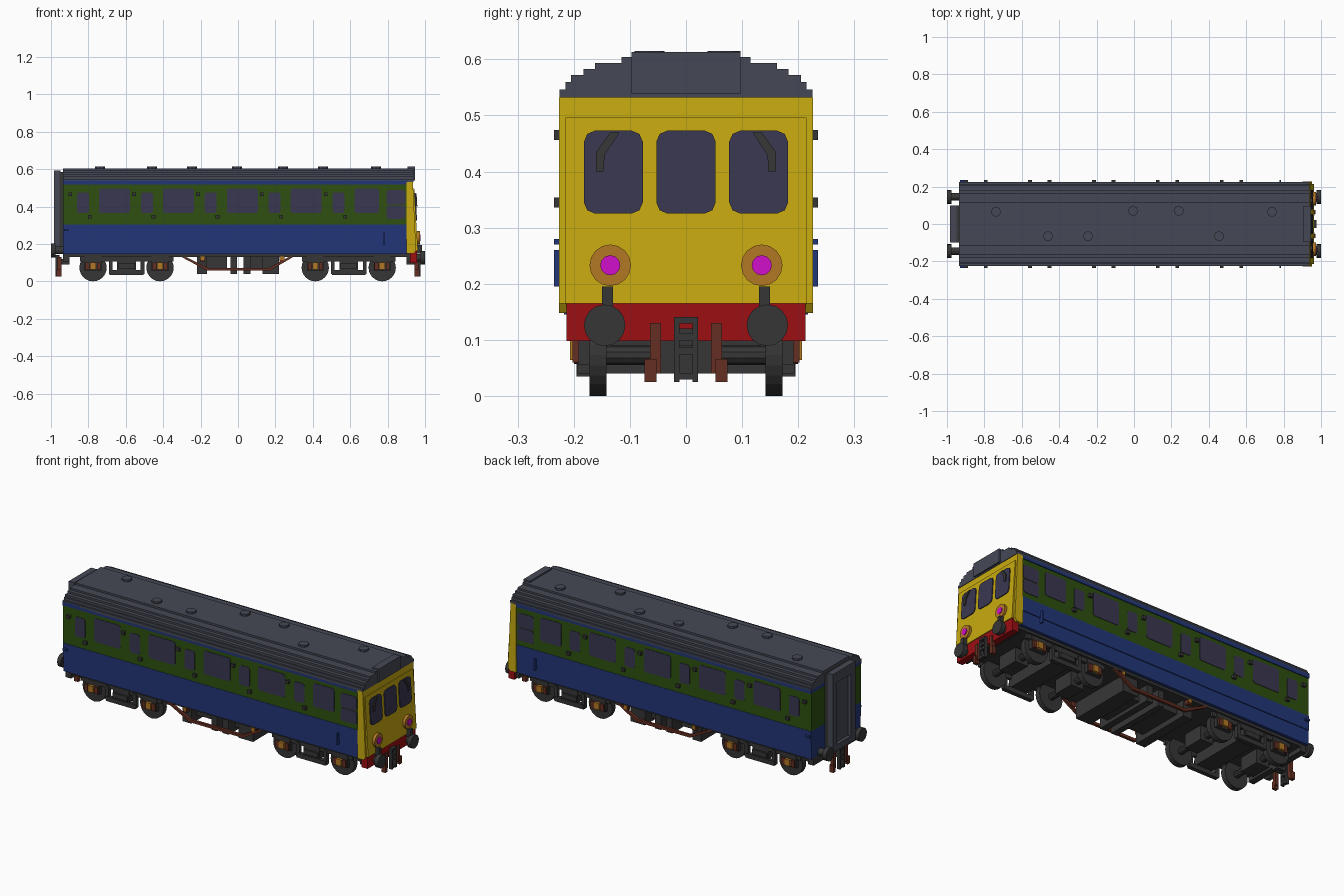
import bpy, bmesh, math
from mathutils import Matrix

cube = bpy.data.objects.get("Cube")
if cube:
    bpy.data.objects.remove(cube, do_unlink=True)


def material(name, hexa):
    rgb = [int(hexa[i:i + 2], 16) / 255 for i in (0, 2, 4)]
    lin = [c / 12.92 if c <= 0.04045 else ((c + 0.055) / 1.055) ** 2.4 for c in rgb]
    m = bpy.data.materials.new(name)
    m.use_nodes = True
    m.diffuse_color = (*lin, 1)
    m.node_tree.nodes["Principled BSDF"].inputs["Base Color"].default_value = (*lin, 1)
    return m


GREEN = material("green", "2E5010")
BLUE = material("blue", "223678")
GREY = material("roof grey", "454955")
YELLOW = material("yellow", "C8AA10")
RED = material("red", "9C0E12")
GLASS = material("window glass", "393750")
DARK = material("underframe dark", "363636")
BROWN = material("rust brown", "652F22")
ORANGE = material("orange", "B27824")
PINK = material("magenta lamp", "D010C8")


def finish(name, bm, mat):
    bmesh.ops.recalc_face_normals(bm, faces=bm.faces[:])
    me = bpy.data.meshes.new(name)
    bm.to_mesh(me)
    bm.free()
    me.materials.append(mat)
    ob = bpy.data.objects.new(name, me)
    bpy.context.collection.objects.link(ob)
    return ob


def prism(name, pts, axis, a, b, mat):
    """Extrude an outline of (y, z) along x, or of (x, z) along y."""
    bm = bmesh.new()
    put = (lambda p, d: (d, p[0], p[1])) if axis == "x" else (lambda p, d: (p[0], d, p[1]))
    f = bm.faces.new([bm.verts.new(put(p, a)) for p in pts])
    move = bmesh.ops.extrude_face_region(bm, geom=[f])
    for v in move["geom"]:
        if isinstance(v, bmesh.types.BMVert):
            v.co["xy".index(axis)] = b
    return finish(name, bm, mat)


def box(name, x0, x1, y0, y1, z0, z1, mat):
    return prism(name, [(x0, z0), (x1, z0), (x1, z1), (x0, z1)], "y", y0, y1, mat)


def cyl(name, axis, centre, r, length, mat, sides=16):
    bm = bmesh.new()
    rot = {"x": Matrix.Rotation(math.pi / 2, 4, "Y"),
           "y": Matrix.Rotation(math.pi / 2, 4, "X"), "z": Matrix()}[axis]
    bmesh.ops.create_cone(bm, cap_ends=True, segments=sides, radius1=r, radius2=r,
                          depth=length, matrix=Matrix.Translation(centre) @ rot)
    return finish(name, bm, mat)


def rounded(a0, a1, z0, z1, c):
    k = c * 0.3
    return [(a0 + c, z0), (a1 - c, z0), (a1 - k, z0 + k), (a1, z0 + c), (a1, z1 - c),
            (a1 - k, z1 - k), (a1 - c, z1), (a0 + c, z1), (a0 + k, z1 - k), (a0, z1 - c),
            (a0, z0 + c), (a0 + k, z0 + k)]


def front_x(z):
    return 0.962 - 0.06 * (z - 0.165)


def lean(ob):
    """Shear a plate built at x = 0 onto the sloping cab front."""
    for v in ob.data.vertices:
        v.co.x += front_x(v.co.z)


SIDES = ((-1, "right"), (1, "left"))

# Body shell in colour bands
box("floor", -0.93, 0.93, -0.2, 0.2, 0.13, 0.15, DARK)
box("lower_skirt", -0.935, 0.905, -0.217, 0.217, 0.145, 0.225, BLUE)
box("lower_panel", -0.935, 0.905, -0.222, 0.222, 0.225, 0.305, BLUE)
box("upper_panel", -0.935, 0.905, -0.22, 0.22, 0.305, 0.518, GREEN)
box("cornice", -0.935, 0.905, -0.225, 0.225, 0.518, 0.54, BLUE)

# Stepped roof with vents and the front dome box
half = [(0.225, 0.532), (0.225, 0.546), (0.215, 0.546), (0.215, 0.56), (0.205, 0.56),
        (0.205, 0.572), (0.183, 0.572), (0.183, 0.583), (0.162, 0.583), (0.162, 0.593),
        (0.115, 0.593), (0.115, 0.604)]
prism("roof", half + [(-y, z) for y, z in reversed(half)], "x", -0.935, 0.938, GREY)
box("roof_front_box", 0.905, 0.946, -0.097, 0.097, 0.538, 0.613, GREY)
for x, y in ((-0.738, 0.065), (-0.46, -0.065), (-0.246, -0.065), (-0.005, 0.07),
             (0.24, 0.07), (0.455, -0.065), (0.738, 0.065)):
    cyl("roof_vent", "z", (x, y, 0.607), 0.027, 0.016, GREY, 8)

# Side windows, door fittings and rails
for s, side in SIDES:
    def pane(name, x0, x1, z0, z1):
        prism(f"{side}_{name}", rounded(x0, x1, z0, z1, 0.012), "y",
              s * 0.217, s * 0.2225, GLASS)
    for i in range(5):
        d = i * 0.3415
        pane("door_window", -0.861 + d, -0.797 + d, 0.365, 0.475)
        pane("large_window", -0.743 + d, (-0.577 if i < 4 else -0.612) + d, 0.365, 0.497)
        for name, x, z in (("door_hinge", -0.897, 0.465), ("door_handle", -0.793, 0.345)):
            box(f"{side}_{name}", x + d - 0.01, x + d + 0.01, s * 0.215, s * 0.235,
                z - 0.009, z + 0.009, DARK)
    pane("cab_window_upper", 0.795, 0.895, 0.41, 0.488)
    pane("cab_window_lower", 0.795, 0.895, 0.333, 0.406)
    box(f"{side}_cab_grab_rail", 0.777, 0.785, s * 0.215, s * 0.235, 0.195, 0.26, BLUE)
    box(f"{side}_rear_bracket", -0.93, -0.905, s * 0.215, s * 0.235, 0.27, 0.28, BLUE)

# Yellow cab front with red valance
prism("cab_surround", [(0.902, 0.148), (0.94, 0.148), (0.952, 0.165), (0.935, 0.532),
                       (0.902, 0.532)], "y", -0.226, 0.226, YELLOW)
prism("cab_front", [(0.92, 0.165), (front_x(0.165), 0.165), (front_x(0.496), 0.496),
                    (0.92, 0.496)], "y", -0.215, 0.215, YELLOW)
box("front_valance", 0.92, 0.957, -0.213, 0.213, 0.098, 0.165, RED)
for y0, y1 in ((-0.182, -0.077), (-0.053, 0.053), (0.077, 0.182)):
    lean(prism("front_window", rounded(y0, y1, 0.325, 0.473, 0.02), "x", -0.003, 0.005, GLASS))
for s, side in SIDES:
    wiper = [(s * a, b) for a, b in ((0.118, 0.47), (0.135, 0.47), (0.16, 0.435),
                                     (0.16, 0.4), (0.147, 0.4), (0.145, 0.43))]
    lean(prism(f"{side}_wiper", wiper, "x", 0.003, 0.011, DARK))
    cyl(f"{side}_lamp_rim", "x", (0.96, s * 0.135, 0.233), 0.037, 0.024, ORANGE)
    cyl(f"{side}_lamp", "x", (0.972, s * 0.135, 0.233), 0.018, 0.008, PINK, 12)
    box(f"{side}_lamp_bracket", 0.95, 0.985, s * 0.13, s * 0.15, 0.15, 0.195, DARK)

# Rear gangway: frame, door and end fittings
box("gangway_bellows", -0.955, -0.93, -0.1, 0.1, 0.15, 0.585, DARK)
box("gangway_door", -0.965, -0.95, -0.065, 0.065, 0.18, 0.54, GREY)
for s, side in SIDES:
    box(f"{side}_gangway_post", -0.985, -0.95, s * 0.062, s * 0.1, 0.15, 0.59, GREY)
box("gangway_lintel", -0.985, -0.95, -0.1, 0.1, 0.535, 0.593, GREY)
box("gangway_step", -0.985, -0.95, -0.1, 0.1, 0.15, 0.185, GREY)

# Buffers, couplings and hoses at both ends
for e, end, bz in ((1, "front", 0.126), (-1, "rear", 0.165)):
    for s, side in SIDES:
        cyl(f"{end}_{side}_buffer_head", "x", (e * 0.988, s * 0.145, bz), 0.037, 0.024, DARK)
        cyl(f"{end}_{side}_buffer_shank", "x", (e * 0.945, s * 0.145, bz), 0.02, 0.08, DARK, 12)
        box(f"{end}_{side}_hose", e * 0.945, e * 0.965, s * 0.045, s * 0.064, 0.04, 0.13, BROWN)
        box(f"{end}_{side}_hose_end", e * 0.945, e * 0.97, s * 0.053, s * 0.074, 0.025, 0.066, BROWN)
        box(f"{end}_{side}_coupling_link", e * 0.955, e * 0.975, s * 0.012, s * 0.021, 0.025, 0.14, DARK)
    for z in (0.035, 0.08, 0.105, 0.135):
        box(f"{end}_coupling_bar", e * 0.955, e * 0.975, -0.021, 0.021, z - 0.006, z + 0.006, DARK)
    box(f"{end}_drawbar", e * 0.9, e * 0.96, -0.02, 0.02, 0.09, 0.12, DARK)
    box(f"{end}_headstock", e * 0.9, e * 0.935, -0.2, 0.2, 0.105, 0.15, DARK)

# Bogies
for bx, bogie in ((0.592, "front"), (-0.596, "rear")):
    box(f"{bogie}_bogie_bolster", bx - 0.05, bx + 0.05, -0.19, 0.19, 0.06, 0.14, DARK)
    for dx in (-0.179, 0.179):
        x = bx + dx
        cyl(f"{bogie}_axle", "y", (x, 0, 0.073), 0.018, 0.34, DARK, 10)
        box(f"{bogie}_axle_gearbox", x - 0.04, x + 0.04, -0.06, 0.06, 0.04, 0.12, DARK)
        for s, side in SIDES:
            cyl(f"{bogie}_{side}_wheel", "y", (x, s * 0.157, 0.073), 0.073, 0.03, DARK, 24)
            box(f"{bogie}_{side}_spring_box", x - 0.045, x + 0.045, s * 0.17, s * 0.192, 0.055, 0.13, DARK)
            box(f"{bogie}_{side}_axle_box", x - 0.016, x + 0.016, s * 0.17, s * 0.207, 0.064, 0.1, ORANGE)
            for k in (-1, 1):
                box(f"{bogie}_{side}_spring", x + k * 0.03 - 0.01, x + k * 0.03 + 0.01,
                    s * 0.17, s * 0.202, 0.06, 0.1, BROWN)
    for s, side in SIDES:
        box(f"{bogie}_{side}_side_frame", bx - 0.25, bx + 0.25, s * 0.172, s * 0.188, 0.105, 0.13, DARK)
        box(f"{bogie}_{side}_lower_beam", bx - 0.09, bx + 0.09, s * 0.172, s * 0.195, 0.035, 0.06, DARK)
        for k in (-1, 1):
            box(f"{bogie}_{side}_hanger", bx + k * 0.085 - 0.01, bx + k * 0.085 + 0.01,
                s * 0.172, s * 0.193, 0.04, 0.12, DARK)
        box(f"{bogie}_{side}_bolster_spring", bx - 0.045, bx + 0.045, s * 0.17, s * 0.2, 0.068, 0.095, DARK)

# Underfloor equipment boxes between the bogies
for x0, x1, w, z0 in ((-0.22, -0.165, 0.18, 0.04), (-0.165, -0.06, 0.13, 0.07),
                      (-0.04, -0.005, 0.18, 0.04), (0.03, 0.068, 0.18, 0.04),
                      (0.068, 0.13, 0.12, 0.06), (0.13, 0.22, 0.18, 0.04)):
    box("equipment_box", x0, x1, -w, w, z0, 0.14, DARK)

# Truss rods along each side
for s, side in SIDES:
    rod = [(-0.33, 0.145), (-0.31, 0.145), (-0.16, 0.072), (0.165, 0.072), (0.3, 0.145),
           (0.32, 0.145), (0.17, 0.057), (-0.165, 0.057)]
    prism(f"{side}_truss_rod", rod, "y", s * 0.185, s * 0.2, BROWN)
    for x in (-0.19, 0.235):
        box(f"{side}_truss_bracket", x - 0.013, x + 0.013, s * 0.18, s * 0.2, 0.105, 0.145, BROWN)
        box(f"{side}_filler_cap", x - 0.01, x + 0.01, s * 0.19, s * 0.205, 0.113, 0.133, ORANGE)
